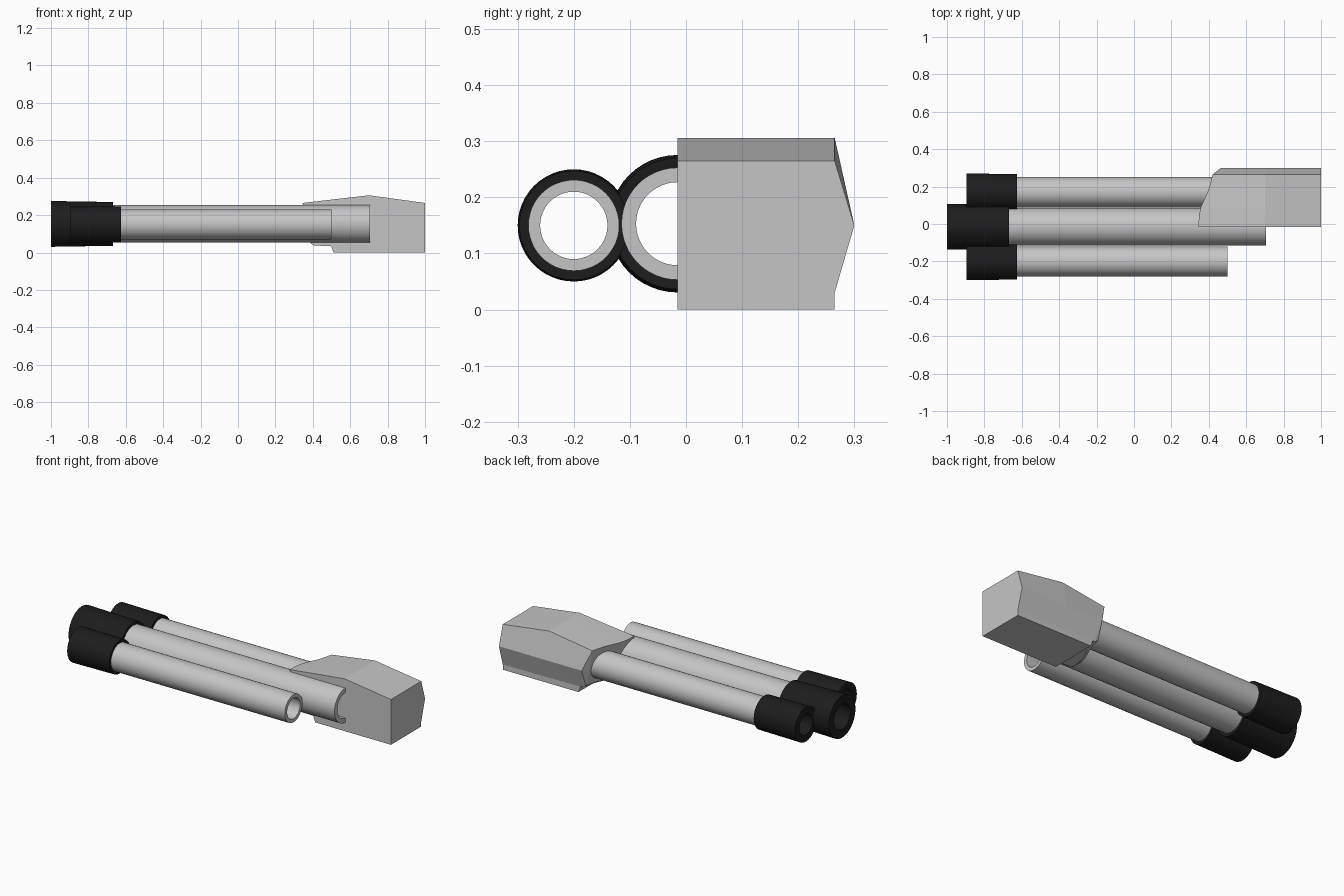
import bpy, bmesh, math

if "Cube" in bpy.data.objects:
    bpy.data.objects.remove(bpy.data.objects["Cube"])


def material(name, rgb):
    m = bpy.data.materials.new(name)
    m.diffuse_color = (*rgb, 1)
    m.use_nodes = True
    m.node_tree.nodes["Principled BSDF"].inputs["Base Color"].default_value = m.diffuse_color
    return m


steel = material("light_grey_metal", (0.56, 0.56, 0.56))
rubber = material("black_rubber", (0.012, 0.012, 0.012))


def make_object(name, bm, mat):
    bmesh.ops.recalc_face_normals(bm, faces=bm.faces[:])
    mesh = bpy.data.meshes.new(name)
    bm.to_mesh(mesh)
    bm.free()
    mesh.materials.append(mat)
    ob = bpy.data.objects.new(name, mesh)
    bpy.context.collection.objects.link(ob)
    return ob


def tube(name, profile, y, z, mat, sides=48):
    """Revolve a closed (x, radius) profile around an axis parallel to x."""
    bm = bmesh.new()
    rings = []
    for i in range(sides):
        a = 2 * math.pi * i / sides
        rings.append([bm.verts.new((x, y + r * math.cos(a), z + r * math.sin(a)))
                      for x, r in profile])
    n = len(profile)
    for i in range(sides):
        p, q = rings[i], rings[(i + 1) % sides]
        for j in range(n):
            k = (j + 1) % n
            bm.faces.new((p[j], p[k], q[k], q[j]))
    ob = make_object(name, bm, mat)
    bpy.ops.object.select_all(action='DESELECT')
    ob.select_set(True)
    bpy.context.view_layer.objects.active = ob
    bpy.ops.object.shade_smooth_by_angle(angle=math.radians(35))


# Three open pipes, each with a slightly tapered black sleeve on its left end
# name, y, z, x start, sleeve end, x end, inner, outer, sleeve radius, sleeve tip radius
pipes = [
    ("front", -0.2, 0.15, -0.895, -0.625, 0.50, 0.060, 0.081, 0.100, 0.097),
    ("middle", -0.015, 0.153, -1.0, -0.667, 0.705, 0.074, 0.100, 0.1225, 0.117),
    ("back", 0.17, 0.15, -0.895, -0.625, 0.50, 0.060, 0.081, 0.100, 0.097),
]
for name, y, z, x0, xs, x1, ri, ro, rc, rt in pipes:
    tube(name + "_pipe", [(xs - 0.02, ri), (xs - 0.02, ro), (x1, ro), (x1, ri)], y, z, steel)
    tube(name + "_sleeve", [(x0, ri), (x0, rc), (xs, rt), (xs, ro - 0.004),
                            (xs - 0.015, ri)], y, z, rubber)

# Faceted body: side profiles lofted across y, with a curved front edge
front_edge = [(-0.015, 0.345), (0.045, 0.347), (0.09, 0.357), (0.13, 0.375),
              (0.17, 0.393), (0.215, 0.408), (0.265, 0.42)]
bm = bmesh.new()
slices = []
for y, f in front_edge:
    profile = [(1, 0), (1, 0.03), (1, 0.265), (0.7, 0.306), (f, 0.265),
               (f + 0.02, 0.15), (f + 0.042, 0.05), (f + 0.06, 0.037),
               (0.498, 0.035), (0.51, 0)]
    slices.append([bm.verts.new((x, y, z)) for x, z in profile])
n = len(slices[0])
for p, q in zip(slices, slices[1:]):
    for j in range(n):
        if j == 1:      # end face is closed separately
            continue
        k = (j + 1) % n
        bm.faces.new((p[j], p[k], q[k], q[j]))
bm.faces.new(slices[0])

# Ridge along the far side
s = slices[-1]
r1, r2, r3 = [bm.verts.new((x, 0.3, 0.15)) for x in (1, 0.7, 0.465)]
bm.faces.new([p[1] for p in slices] + [r1] + [p[2] for p in reversed(slices)])
for f in ((s[2], s[3], r2, r1), (s[3], s[4], r3, r2), (s[4], s[5], r3),
          (s[5], s[6], r3), (s[6], s[7], r3), (s[7], s[8], r3),
          (s[8], r2, r3), (s[8], s[1], r1, r2), (s[0], s[1], s[8], s[9])):
    bm.faces.new(f)
make_object("angular_body", bm, steel)
